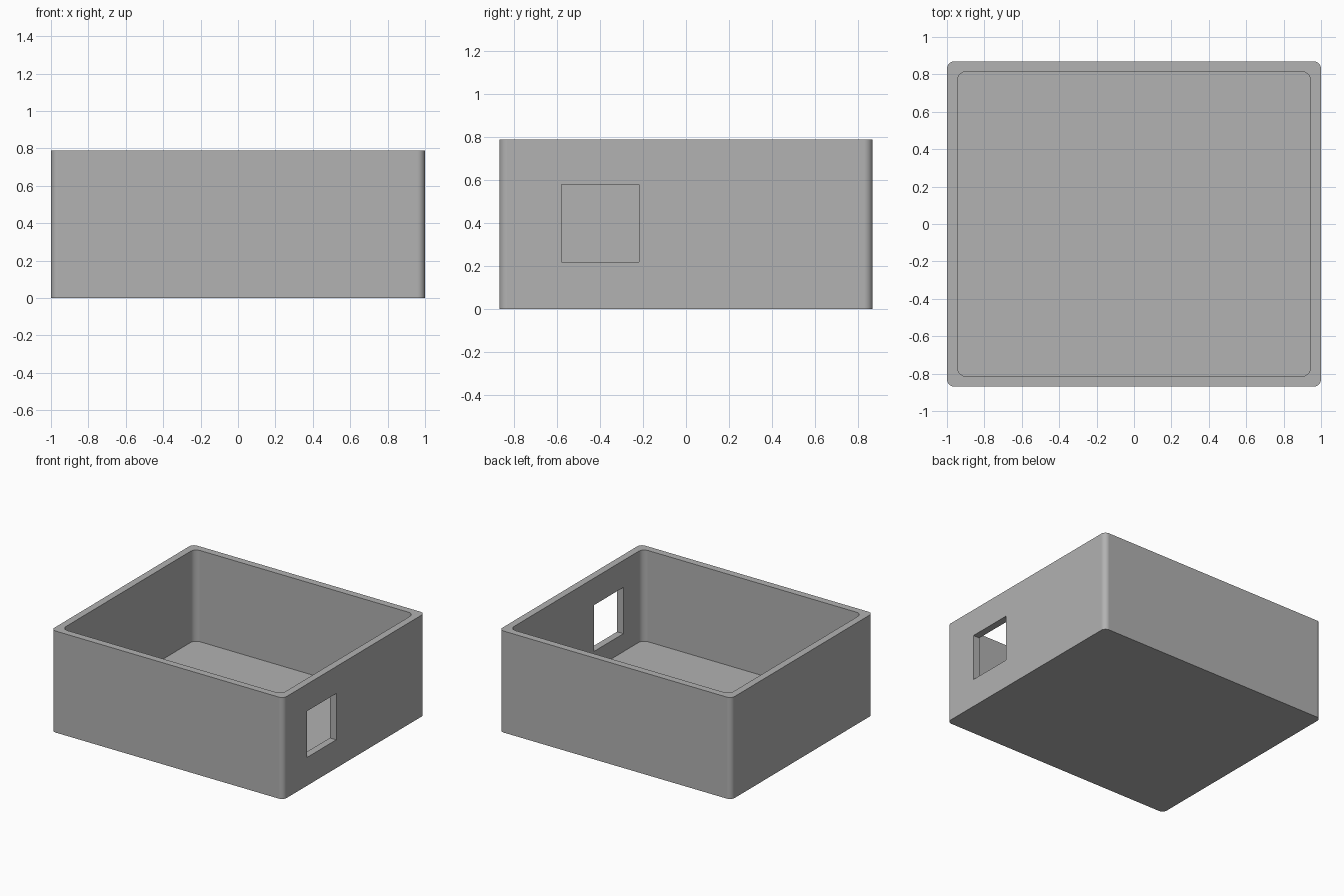
import bpy
import bmesh
from math import cos, sin, pi, radians

cube = bpy.data.objects.get("Cube")
if cube:
    bpy.data.objects.remove(cube, do_unlink=True)

HALF_X, HALF_Y, HEIGHT = 1.0, 0.87, 0.79
WALL, FLOOR = 0.055, 0.08

grey = bpy.data.materials.new("plain grey")
grey.use_nodes = True
colour = (0.445, 0.445, 0.445, 1)
grey.diffuse_color = colour
grey.node_tree.nodes["Principled BSDF"].inputs["Base Color"].default_value = colour


def rounded_block(name, hx, hy, z0, z1, radius, centre=(0, 0), steps=8):
    """Upright block with rounded vertical corners (square if radius is 0)."""
    bm = bmesh.new()
    verts = []
    for quarter, (sx, sy) in enumerate([(1, 1), (-1, 1), (-1, -1), (1, -1)]):
        for i in range(steps + 1 if radius else 1):
            a = (quarter + i / steps) * pi / 2
            x = centre[0] + sx * (hx - radius) + radius * cos(a)
            y = centre[1] + sy * (hy - radius) + radius * sin(a)
            verts.append(bm.verts.new((x, y, z0)))
    base = bm.faces.new(verts)
    top = bmesh.ops.extrude_face_region(bm, geom=[base])["geom"]
    bmesh.ops.translate(bm, vec=(0, 0, z1 - z0),
                        verts=[g for g in top if isinstance(g, bmesh.types.BMVert)])
    bmesh.ops.recalc_face_normals(bm, faces=bm.faces)
    mesh = bpy.data.meshes.new(name)
    bm.to_mesh(mesh)
    bm.free()
    mesh.materials.append(grey)
    obj = bpy.data.objects.new(name, mesh)
    bpy.context.collection.objects.link(obj)
    return obj


# Open box body
box = rounded_block("open_box", HALF_X, HALF_Y, 0, HEIGHT, 0.04)

# Cavity and the square opening through the +x wall
cutters = [
    rounded_block("cavity_cutter", HALF_X - WALL, HALF_Y - WALL, FLOOR, HEIGHT + 0.2, 0.05),
    rounded_block("opening_cutter", 0.15, 0.18, 0.22, 0.58, 0, centre=(HALF_X, -0.4)),
]
bpy.ops.object.select_all(action="DESELECT")
box.select_set(True)
bpy.context.view_layer.objects.active = box
for cutter in cutters:
    mod = box.modifiers.new(cutter.name, "BOOLEAN")
    mod.operation = "DIFFERENCE"
    mod.solver = "EXACT"
    mod.object = cutter
    bpy.ops.object.modifier_apply(modifier=mod.name)
    bpy.data.objects.remove(cutter, do_unlink=True)

# Smooth corners, crisp rims, flat walls
bpy.ops.object.shade_smooth_by_angle(angle=radians(30))
box.modifiers.new("flat_walls", "WEIGHTED_NORMAL").keep_sharp = True
